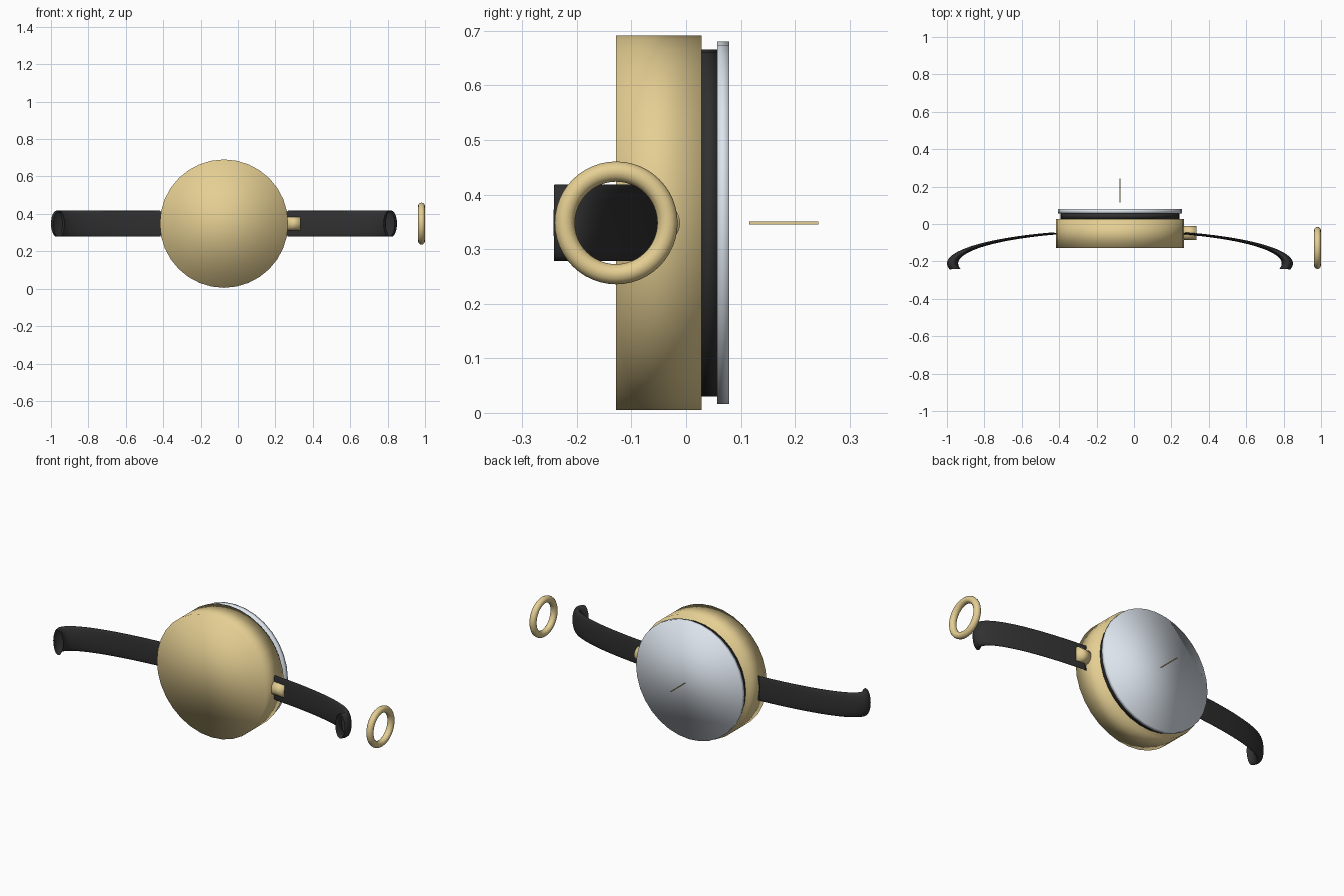
import bpy, bmesh, math
from mathutils import Matrix, Vector

if "Cube" in bpy.data.objects:
    bpy.data.objects.remove(bpy.data.objects["Cube"])

CX, CZ = -0.075, 0.348   # axis of the watch body


def material(name, rgb):
    m = bpy.data.materials.new(name)
    m.diffuse_color = (*rgb, 1)
    m.use_nodes = True
    m.node_tree.nodes["Principled BSDF"].inputs["Base Color"].default_value = m.diffuse_color
    return m


GOLD = material("gold", (0.78, 0.62, 0.29))
BLACK = material("black", (0.03, 0.03, 0.03))
GLASS = material("glass", (0.72, 0.78, 0.85))


def finish(name, mat):
    ob = bpy.context.object
    ob.name = name
    ob.data.materials.append(mat)
    bpy.ops.object.shade_smooth()
    return ob


def disc(name, radius, y0, y1, mat):
    bpy.ops.mesh.primitive_cylinder_add(
        vertices=32, radius=radius, depth=y1 - y0,
        location=(CX, (y0 + y1) / 2, CZ), rotation=(math.pi / 2, 0, 0))
    return finish(name, mat)


# Body discs stacked front to back
disc("case", 0.343, -0.128, 0.028, GOLD)
disc("dial", 0.318, 0.028, 0.057, BLACK)
disc("glass_cover", 0.332, 0.057, 0.079, GLASS)

# Floating needle hand behind the glass
bpy.ops.mesh.primitive_cube_add(size=1, location=(CX, 0.179, CZ))
hand = bpy.context.object
hand.name = "hand"
hand.scale = (0.004, 0.127, 0.005)
hand.data.materials.append(GOLD)

# Winding crown on the right side
bpy.ops.mesh.primitive_cylinder_add(
    vertices=32, radius=0.037, depth=0.07,
    location=(0.298, -0.048, CZ), rotation=(0, math.pi / 2, 0))
finish("crown", GOLD)

# Buckle ring
bpy.ops.mesh.primitive_torus_add(
    major_radius=0.094, minor_radius=0.0185, major_segments=48, minor_segments=12,
    location=(0.981, -0.128, CZ), rotation=(0, math.pi / 2, 0))
finish("buckle_ring", GOLD)


def strap(name, side):
    # Oval section swept along a flattened arc
    bm = bmesh.new()
    a0, a1 = math.radians(-10), math.radians(67.5)
    n = 24
    ring = []
    for i in range(n):
        t = math.tau * i / n
        ring.append(bm.verts.new((0.895 + 0.03 * math.cos(t), 0, 0.07 * math.sin(t))))
    edges = [bm.edges.new((ring[i], ring[(i + 1) % n])) for i in range(n)]
    bmesh.ops.rotate(bm, verts=bm.verts, cent=(0, 0, 0), matrix=Matrix.Rotation(a0, 3, 'Z'))
    bmesh.ops.spin(bm, geom=ring + edges, cent=(0, 0, 0), axis=(0, 0, 1),
                   angle=a1 - a0, steps=28)
    bmesh.ops.scale(bm, vec=Vector((side, 0.195, 1)), verts=bm.verts)
    bmesh.ops.recalc_face_normals(bm, faces=bm.faces)
    me = bpy.data.meshes.new(name)
    bm.to_mesh(me)
    bm.free()
    me.materials.append(BLACK)
    for p in me.polygons:
        p.use_smooth = True
    ob = bpy.data.objects.new(name, me)
    ob.location = (CX, -0.211, CZ)
    bpy.context.collection.objects.link(ob)


strap("strap_right", 1)
strap("strap_left", -1)
